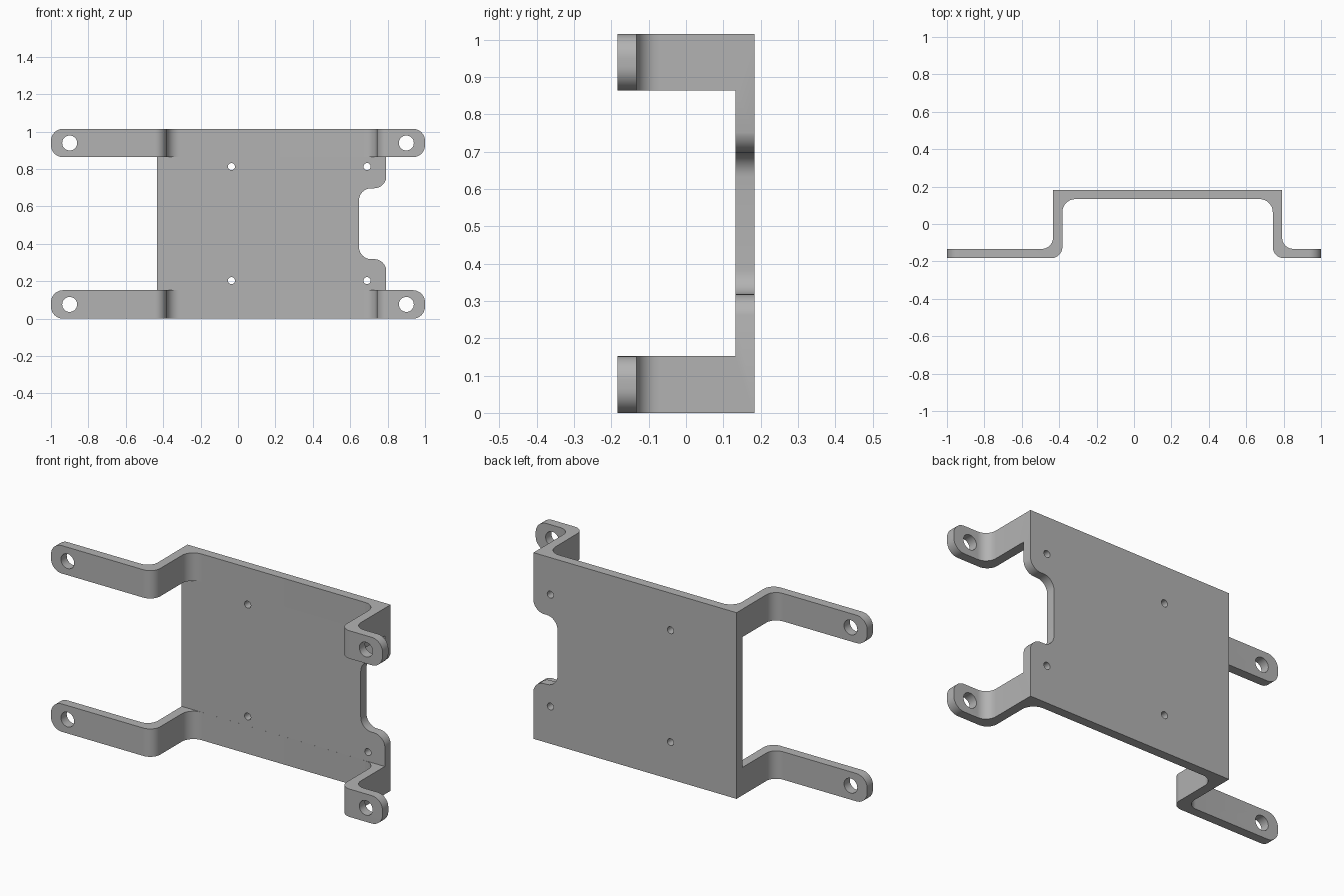
import bpy, bmesh, math
from mathutils import Vector

cube = bpy.data.objects.get("Cube")
if cube:
    bpy.data.objects.remove(cube, do_unlink=True)

HEIGHT, DEPTH, SHEET = 1.015, 0.183, 0.05
STRAP = 0.152
LEFT, RIGHT = -0.433, 0.792
BEND, INNER, TIP = 0.06, 0.07, 0.065

metal = bpy.data.materials.new("grey metal")
metal.use_nodes = True
grey = (0.45, 0.45, 0.45, 1)
metal.diffuse_color = grey
metal.node_tree.nodes["Principled BSDF"].inputs["Base Color"].default_value = grey


def rounded(corners, steps=10):
    """Outline from right-angled corners given as (u, v, radius)."""
    out = []
    for i, (u, v, r) in enumerate(corners):
        p = Vector((u, v))
        if r == 0:
            out.append(p)
            continue
        d1 = (Vector(corners[i - 1][:2]) - p).normalized()
        d2 = (Vector(corners[(i + 1) % len(corners)][:2]) - p).normalized()
        centre = p + (d1 + d2) * r
        for k in range(steps + 1):
            a = math.pi / 2 * k / steps
            out.append(centre - d2 * r * math.cos(a) - d1 * r * math.sin(a))
    return out


def prism(name, outline, axis, low, high):
    """Extrude an outline along y or z."""
    def place(p, h):
        return (p.x, p.y, h) if axis == "z" else (p.x, h, p.y)
    bm = bmesh.new()
    face = bm.faces.new([bm.verts.new(place(p, low)) for p in outline])
    new = bmesh.ops.extrude_face_region(bm, geom=[face])["geom"]
    shift = Vector(place(Vector((0, 0)), high - low))
    bmesh.ops.translate(bm, vec=shift, verts=[g for g in new if isinstance(g, bmesh.types.BMVert)])
    bmesh.ops.recalc_face_normals(bm, faces=bm.faces)
    mesh = bpy.data.meshes.new(name)
    bm.to_mesh(mesh)
    bm.free()
    obj = bpy.data.objects.new(name, mesh)
    bpy.context.collection.objects.link(obj)
    return obj


def circle(x, z, r, n=32):
    return [Vector((x + r * math.cos(math.tau * i / n), z + r * math.sin(math.tau * i / n)))
            for i in range(n)]


def cut(target, cutters):
    """Subtract the cutters and bake the result."""
    for c in cutters:
        c.hide_render = True
        mod = target.modifiers.new("cut", "BOOLEAN")
        mod.operation, mod.solver, mod.object = "DIFFERENCE", "EXACT", c
    graph = bpy.context.evaluated_depsgraph_get()
    mesh = bpy.data.meshes.new_from_object(target.evaluated_get(graph))
    target.modifiers.clear()
    target.data = mesh
    for c in cutters:
        bpy.data.objects.remove(c, do_unlink=True)


# Folded sheet seen from above, running the full height
inner_y, foot_y = DEPTH - SHEET, SHEET - DEPTH
section = rounded([
    (-1, -DEPTH, 0), (LEFT + SHEET, -DEPTH, BEND), (LEFT + SHEET, inner_y, INNER),
    (RIGHT - SHEET, inner_y, INNER), (RIGHT - SHEET, -DEPTH, BEND), (1, -DEPTH, 0),
    (1, foot_y, 0), (RIGHT, foot_y, BEND), (RIGHT, DEPTH, 0),
    (LEFT, DEPTH, 0), (LEFT, foot_y, BEND), (-1, foot_y, 0)])
bracket = prism("mounting_bracket", section, "z", 0, HEIGHT)

# Gap between the upper and lower straps
gap = rounded([(-2, STRAP, 0), (2, STRAP, 0),
               (2, HEIGHT - STRAP, 0), (-2, HEIGHT - STRAP, 0)])
cut(bracket, [prism("strap_gap", gap, "y", -1, inner_y + 0.0002)])

# Rounded foot tips
bm = bmesh.new()
bm.from_mesh(bracket.data)
bmesh.ops.remove_doubles(bm, verts=bm.verts, dist=1e-5)
tips = [e for e in bm.edges
        if all(abs(v.co.x) > 0.999 for v in e.verts)
        and abs(e.verts[0].co.y - e.verts[1].co.y) > SHEET * 0.9]
bmesh.ops.bevel(bm, geom=tips, offset=TIP, offset_type="OFFSET", segments=10,
                profile=0.5, affect="EDGES")
bm.to_mesh(bracket.data)
bm.free()

# Side notch with flared mouth, then bolt and board holes
low, high, r = 0.318, 0.697, 0.065
edge = RIGHT + 0.001
notch = rounded([
    (1.2, low - r - 0.001, 0), (edge, low - r - 0.001, 0), (edge, low, r), (0.647, low, r),
    (0.647, high, r), (edge, high, r), (edge, high + r + 0.001, 0), (1.2, high + r + 0.001, 0)])
cutters = [prism("notch", notch, "y", 0, 1)]
for z in (STRAP / 2, HEIGHT - STRAP / 2):
    for x in (-0.9, 0.9):
        cutters.append(prism("bolt_hole", circle(x, z, 0.04), "y", -1, 1))
for z in (0.203, 0.813):
    for x in (-0.035, 0.69):
        cutters.append(prism("board_hole", circle(x, z, 0.019, 20), "y", -1, 1))
cut(bracket, cutters)

# Finish
bracket.data.materials.clear()
bracket.data.materials.append(metal)
for p in bracket.data.polygons:
    p.material_index = 0
bpy.ops.object.select_all(action="DESELECT")
bracket.select_set(True)
bpy.context.view_layer.objects.active = bracket
bpy.ops.object.shade_smooth_by_angle(angle=math.radians(30))
